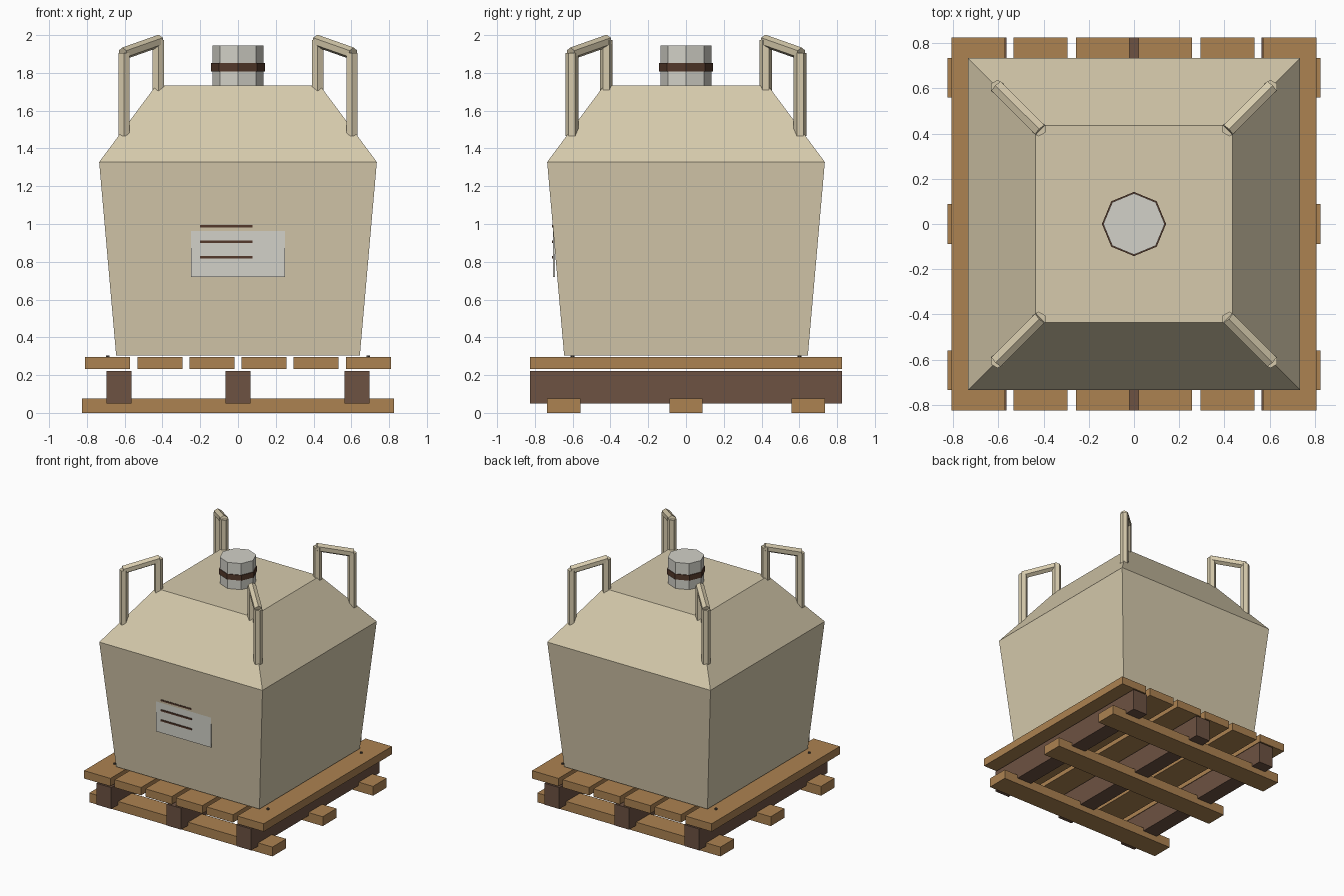
import bpy
import bmesh
import math
from mathutils import Vector

if "Cube" in bpy.data.objects:
    bpy.data.objects.remove(bpy.data.objects["Cube"], do_unlink=True)


def make_material(name, *rgb):
    linear = [((c / 255 + 0.055) / 1.055) ** 2.4 for c in rgb] + [1]
    mat = bpy.data.materials.new(name)
    mat.diffuse_color = linear
    mat.use_nodes = True
    for node in mat.node_tree.nodes:
        if node.type == 'BSDF_PRINCIPLED':
            node.inputs["Base Color"].default_value = linear
            node.inputs["Roughness"].default_value = 0.9
    return mat


canvas = make_material("canvas", 214, 202, 172)
wood = make_material("pale_wood", 172, 130, 81)
dark_wood = make_material("dark_wood", 109, 82, 66)
pale_grey = make_material("pale_grey", 210, 209, 200)
dark_brown = make_material("dark_brown", 84, 57, 43)
steel = make_material("nail_steel", 75, 70, 66)


def finish(name, bm, mat):
    bmesh.ops.recalc_face_normals(bm, faces=bm.faces)
    mesh = bpy.data.meshes.new(name)
    bm.to_mesh(mesh)
    bm.free()
    mesh.materials.append(mat)
    obj = bpy.data.objects.new(name, mesh)
    bpy.context.collection.objects.link(obj)
    return obj


def box(name, center, size, mat):
    bm = bmesh.new()
    bmesh.ops.create_cube(bm, size=1)
    bmesh.ops.scale(bm, vec=size, verts=bm.verts)
    bmesh.ops.translate(bm, vec=center, verts=bm.verts)
    return finish(name, bm, mat)


def rod(name, start, end, radius, sides, mat):
    start, end = Vector(start), Vector(end)
    axis = end - start
    bm = bmesh.new()
    bmesh.ops.create_cone(bm, cap_ends=True, segments=sides, radius1=radius,
                          radius2=radius, depth=axis.length)
    obj = finish(name, bm, mat)
    obj.location = (start + end) / 2
    obj.rotation_euler = axis.to_track_quat('Z', 'Y').to_euler()
    return obj


# Pallet: deck boards, stringers and bottom boards
for x in (-0.69, -0.414, -0.138, 0.138, 0.414, 0.69):
    box("deck_board", (x, 0, 0.264), (0.238, 1.65, 0.064), wood)
for p in (-0.63, 0, 0.63):
    box("stringer", (p, 0, 0.136), (0.132, 1.65, 0.174), dark_wood)
for p in (-0.647, 0, 0.647):
    box("bottom_board", (0, p, 0.038), (1.65, 0.176, 0.076), wood)

# Bag: stacked square sections
bm = bmesh.new()
rings = []
for half, z in ((0.645, 0.303), (0.735, 1.328), (0.435, 1.732)):
    rings.append([bm.verts.new((sx * half, sy * half, z))
                  for sx, sy in ((-1, -1), (1, -1), (1, 1), (-1, 1))])
for low, high in zip(rings, rings[1:]):
    for i in range(4):
        j = (i + 1) % 4
        bm.faces.new((low[i], low[j], high[j], high[i]))
bm.faces.new(rings[0][::-1])
bm.faces.new(rings[-1])
finish("bag", bm, canvas)

# Filler spout with its tie band
rod("spout", (0, 0, 1.72), (0, 0, 1.945), 0.136, 8, pale_grey)
rod("spout_band", (0, 0, 1.808), (0, 0, 1.852), 0.142, 8, dark_brown)

# Lifting loops and nails at the four corners
for sx in (-1, 1):
    for sy in (-1, 1):
        def corner(d, z):
            return (sx * d, sy * d, z)
        rod("loop_outer_post", corner(0.604, 1.465), corner(0.604, 1.905), 0.034, 6, canvas)
        rod("loop_inner_post", corner(0.422, 1.705), corner(0.422, 1.975), 0.034, 6, canvas)
        rod("loop_bar", corner(0.608, 1.902), corner(0.415, 1.97), 0.033, 6, canvas)
        rod("nail", (sx * 0.69, sy * 0.6, 0.29), (sx * 0.69, sy * 0.6, 0.305), 0.011, 6, steel)

# Label plate with three printed lines
box("label", (0, -0.6985, 0.88), (0.496, 0.009, 0.32), pale_grey)
for z in (0.823, 0.905, 0.987):
    box("label_line", (-0.062, -0.705, z), (0.276, 0.009, 0.013), dark_brown)
